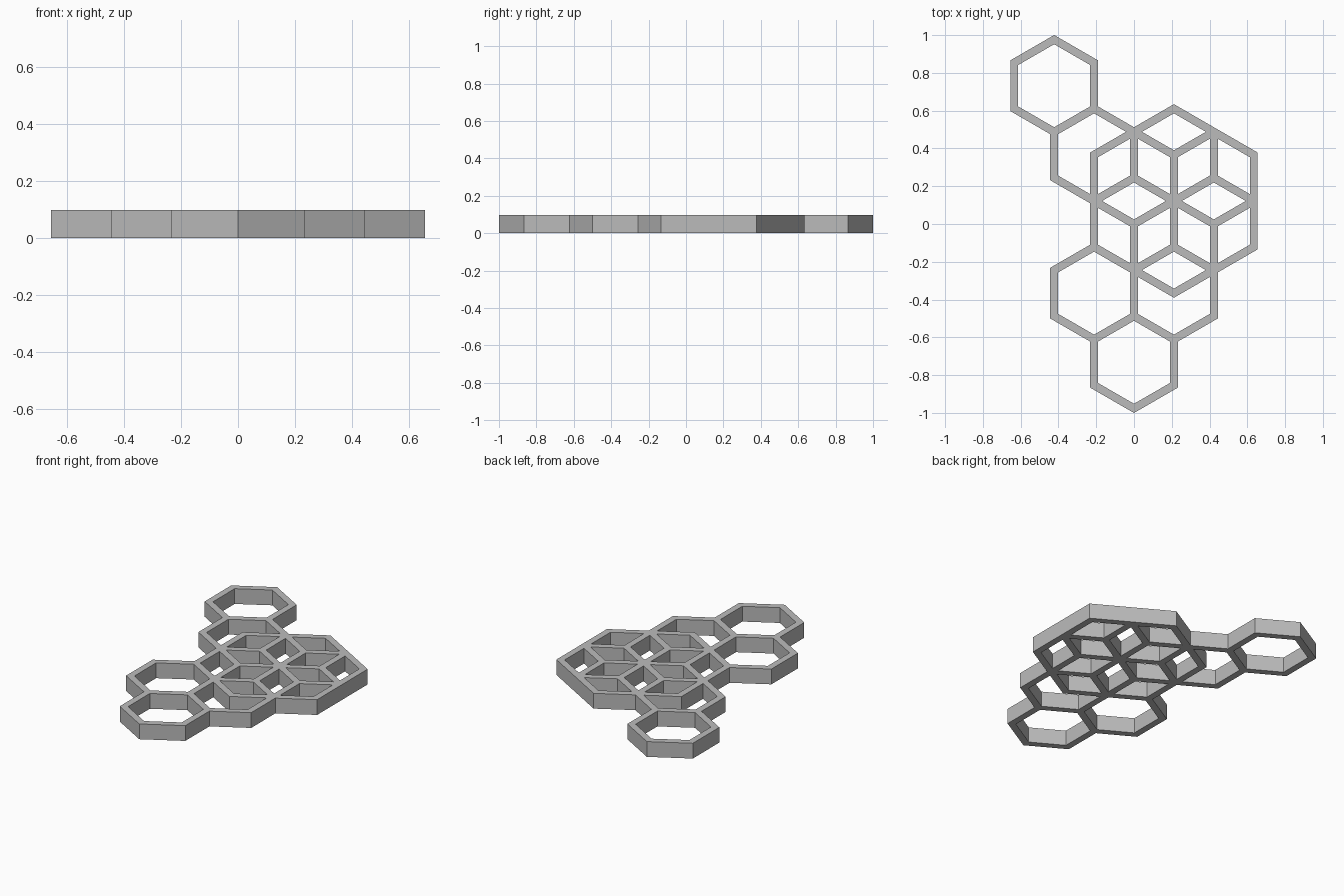
import bpy, bmesh, math
from mathutils import Vector

if "Cube" in bpy.data.objects:
    bpy.data.objects.remove(bpy.data.objects["Cube"])

SIDE = 0.244                        # hexagon side along the wall centreline
STEP = SIDE * math.sqrt(3) / 2      # half the spacing between cells
HALF = 0.0211                       # half the wall thickness
HEIGHT = 0.098

# Cell centres in (STEP, SIDE) units: honeycomb cells, then the overlapping trio
CELLS = [(-2, 3), (-1, 1.5), (1, 1.5), (0, 0), (2, 0), (-1, -1.5), (1, -1.5), (0, -3),
         (0, 1), (2, 1), (1, -0.5)]
CORNERS = [(0, 1), (1, 0.5), (1, -0.5), (0, -1), (-1, -0.5), (-1, 0.5)]

# Collect each wall of the lattice once
links, walls = {}, set()
for cx, cy in CELLS:
    ring = [(cx + dx, cy + dy) for dx, dy in CORNERS]
    for p, q in zip(ring, ring[1:] + ring[:1]):
        walls.add(tuple(sorted((p, q))))
        links.setdefault(p, set()).add(q)
        links.setdefault(q, set()).add(p)

bm = bmesh.new()


def place(p):
    return Vector((p[0] * STEP, p[1] * SIDE, 0))


def heading(p, q):
    d = place(q) - place(p)
    return math.atan2(d.y, d.x)


# Mitre the wall sides where they meet at each joint
left, right, joint = {}, {}, {}
for p, ends in links.items():
    joint[p] = bm.verts.new(place(p))
    ends = sorted(ends, key=lambda q: heading(p, q))
    for q, r in zip(ends, ends[1:] + ends[:1]):
        start = heading(p, q)
        gap = (heading(p, r) - start) % math.tau
        mid = start + gap / 2
        reach = HALF / math.sin(gap / 2)
        corner = bm.verts.new(place(p) + reach * Vector((math.cos(mid), math.sin(mid), 0)))
        left[p, q] = right[p, r] = corner

# Lay out the wall footprints and raise them
for p, q in sorted(walls):
    bm.faces.new((joint[p], right[p, q], left[q, p], joint[q], right[q, p], left[p, q]))
base = list(bm.faces)
raised = bmesh.ops.extrude_face_region(bm, geom=base, use_keep_orig=True)
tops = [v for v in raised["geom"] if isinstance(v, bmesh.types.BMVert)]
bmesh.ops.translate(bm, verts=tops, vec=(0, 0, HEIGHT))
bmesh.ops.recalc_face_normals(bm, faces=bm.faces)

mesh = bpy.data.meshes.new("honeycomb_lattice")
bm.to_mesh(mesh)
bm.free()
lattice = bpy.data.objects.new("honeycomb_lattice", mesh)
bpy.context.collection.objects.link(lattice)

# Plain grey finish
grey = bpy.data.materials.new("plain_grey")
grey.use_nodes = True
grey.diffuse_color = (0.5, 0.5, 0.5, 1)
grey.node_tree.nodes["Principled BSDF"].inputs["Base Color"].default_value = (0.5, 0.5, 0.5, 1)
mesh.materials.append(grey)
